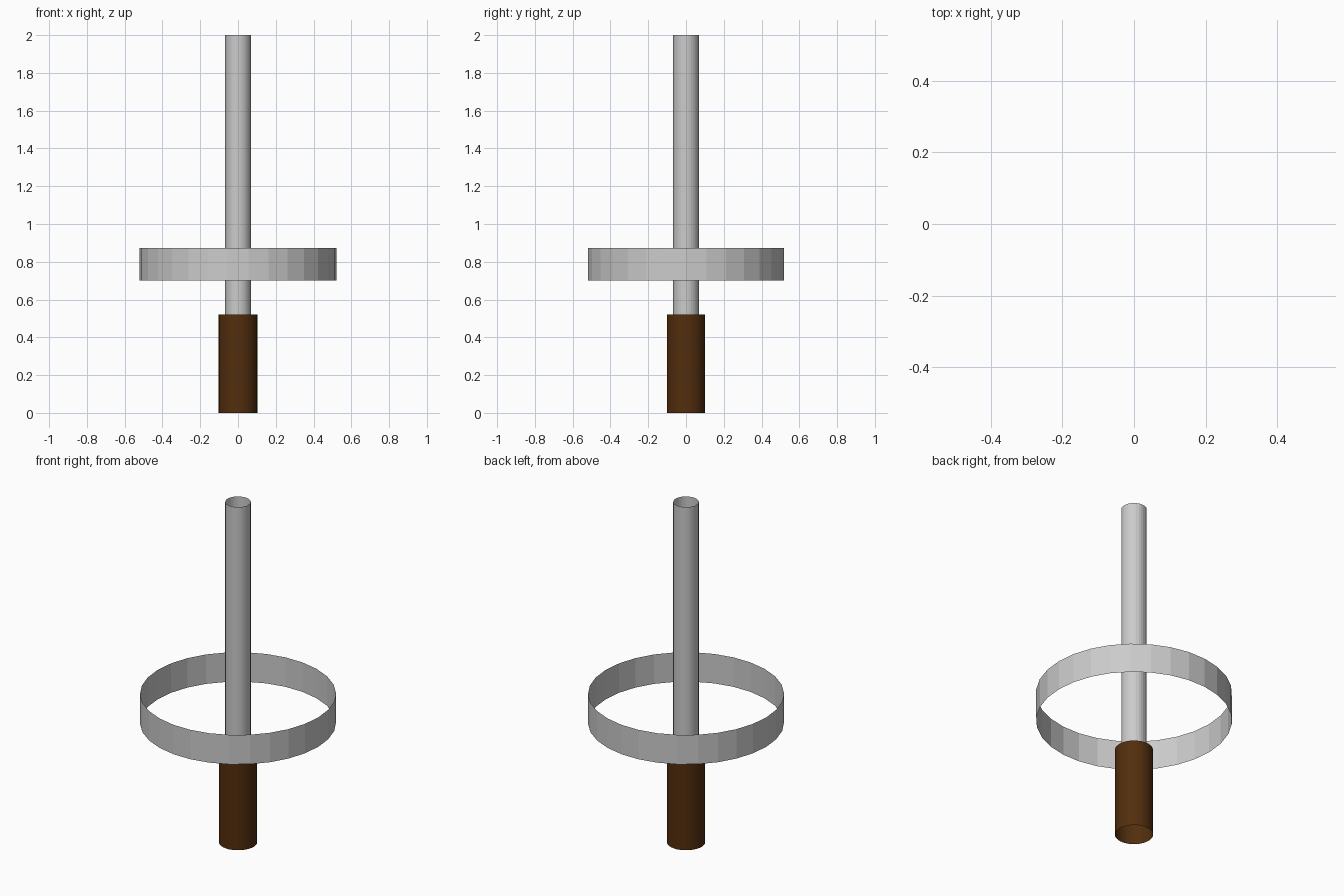
import bpy

if "Cube" in bpy.data.objects:
    bpy.data.objects.remove(bpy.data.objects["Cube"])


def tube(name, radius, z0, z1, sides, color=None, smooth=False):
    """Open, paper-thin tube standing along z."""
    bpy.ops.mesh.primitive_cylinder_add(
        vertices=sides, radius=radius, depth=z1 - z0,
        end_fill_type='NOTHING', location=(0, 0, (z0 + z1) / 2),
        rotation=(0, 0, 1.5707963))  # a corner points along x
    obj = bpy.context.object
    obj.name = name
    if color:
        mat = bpy.data.materials.new(name + "_colour")
        mat.diffuse_color = color
        mat.use_nodes = True
        mat.node_tree.nodes["Principled BSDF"].inputs["Base Color"].default_value = mat.diffuse_color
        obj.data.materials.append(mat)
    if smooth:
        bpy.ops.object.shade_smooth_by_angle()
    return obj


# Wooden grip, open at both ends
tube("handle", 0.102, 0.0, 0.52, 30, (0.085, 0.027, 0.004, 1), smooth=True)

# Long grey rod rising from the grip
tube("shaft", 0.068, 0.52, 2.0, 30)

# Wide faceted band around the rod
tube("guard_ring", 0.522, 0.70, 0.873, 30)
